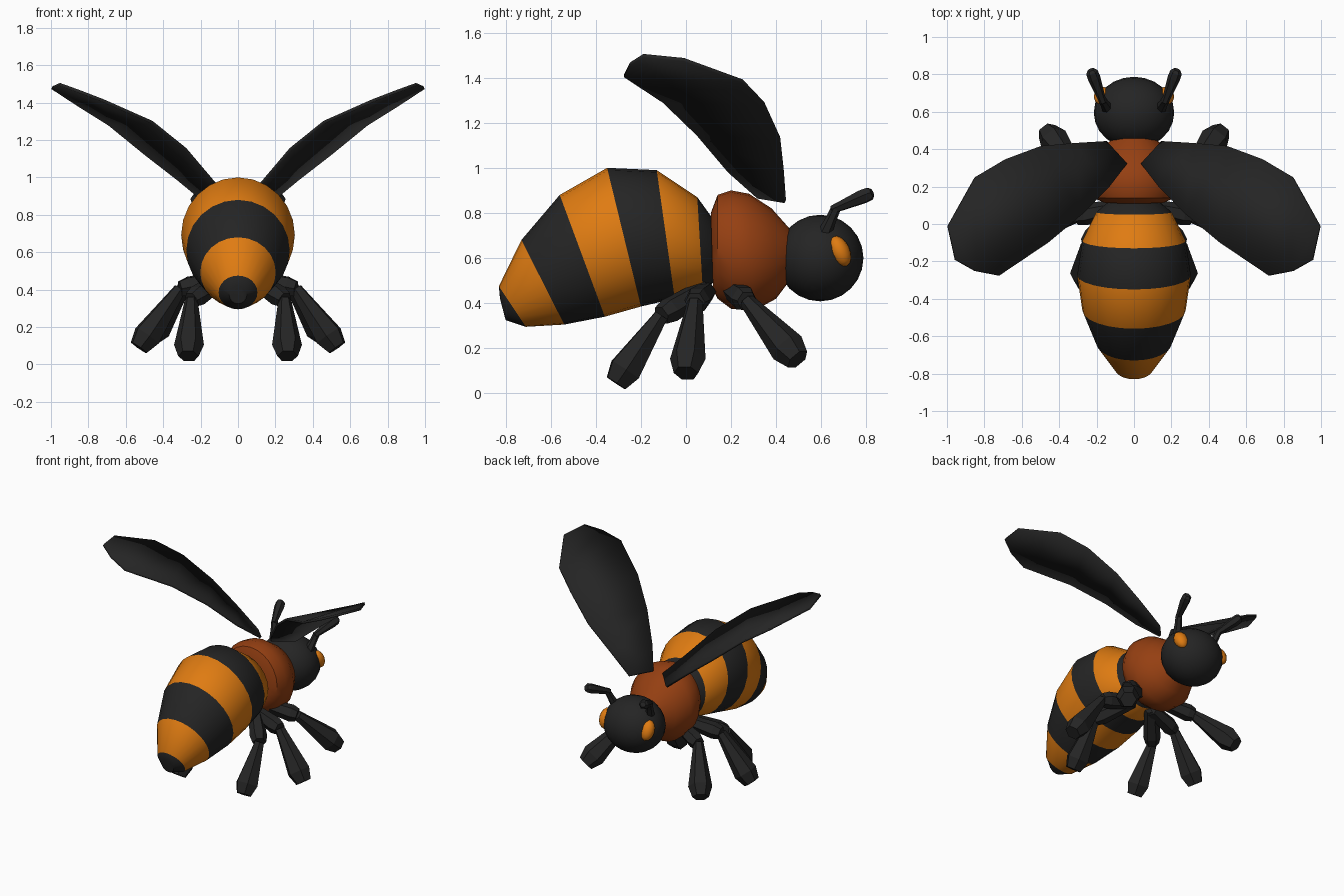
import bpy, bmesh, math
from mathutils import Vector, Matrix

if "Cube" in bpy.data.objects:
    bpy.data.objects.remove(bpy.data.objects["Cube"])


def material(name, rgb):
    m = bpy.data.materials.new(name)
    m.diffuse_color = (*rgb, 1)
    m.use_nodes = True
    m.node_tree.nodes["Principled BSDF"].inputs["Base Color"].default_value = m.diffuse_color
    return m


DARK = material("charcoal", (0.018, 0.018, 0.018))
ORANGE = material("orange", (0.74, 0.2, 0.006))
RUST = material("rust", (0.3, 0.05, 0.006))


def finish(bm, name, mats, smooth=None, mirror=False):
    """Turn a bmesh into an object, with optional smoothing and x mirror."""
    bmesh.ops.recalc_face_normals(bm, faces=bm.faces)
    me = bpy.data.meshes.new(name)
    bm.to_mesh(me)
    bm.free()
    for m in mats:
        me.materials.append(m)
    if smooth:
        for p in me.polygons:
            p.use_smooth = True
        me.set_sharp_from_angle(angle=math.radians(smooth))
    ob = bpy.data.objects.new(name, me)
    bpy.context.scene.collection.objects.link(ob)
    if mirror:
        mod = ob.modifiers.new("mirror", 'MIRROR')
        mod.use_mirror_merge = False
    return ob


def loft(bm, rings, bands=None):
    """Skin a list of rings of points, cap both ends, colour by band."""
    loops = [[bm.verts.new(p) for p in r] for r in rings]
    n = len(loops[0])
    for k, (a, b) in enumerate(zip(loops, loops[1:])):
        for i in range(n):
            j = (i + 1) % n
            f = bm.faces.new((a[i], a[j], b[j], b[i]))
            f.material_index = bands[k] if bands else 0
    for loop, k in ((loops[0], 0), (loops[-1], -1)):
        bm.faces.new(loop).material_index = bands[k] if bands else 0


def body(name, sections, mats, bands=None, width=0.96, sides=24):
    """Loft tilted round sections given by top (y, z) and bottom (y, z)."""
    rings = []
    for ty, tz, by, bz in sections:
        top, bot = Vector((0, ty, tz)), Vector((0, by, bz))
        mid, up = (top + bot) / 2, (top - bot) / 2
        side = Vector((up.length * width, 0, 0))
        rings.append([mid + up * math.cos(t) + side * math.sin(t)
                      for t in (math.tau * i / sides for i in range(sides))])
    bm = bmesh.new()
    loft(bm, rings, bands)
    return finish(bm, name, mats, 35)


def rod(bm, a, b, profile, sides=6):
    """Straight faceted limb from a to b; profile is (fraction, radius)."""
    a, b = Vector(a), Vector(b)
    q = (b - a).to_track_quat('Z', 'Y')
    loft(bm, [[a.lerp(b, t) + q @ Vector((r * math.cos(math.tau * i / sides),
                                          r * math.sin(math.tau * i / sides), 0))
               for i in range(sides)] for t, r in profile])


def ellipsoid(name, centre, radii, mat, tilt=0, mirror=False, seg=24):
    bm = bmesh.new()
    bmesh.ops.create_uvsphere(bm, u_segments=seg, v_segments=seg // 2, radius=1)
    bm.transform(Matrix.Translation(centre) @ Matrix.Rotation(tilt, 4, 'X')
                 @ Matrix.Diagonal((*radii, 1)))
    return finish(bm, name, [mat], 40, mirror)


# Striped abdomen, drooping towards the tail
body("abdomen", [
    (-0.825, 0.42, -0.80, 0.325),
    (-0.83, 0.475, -0.71, 0.295),
    (-0.73, 0.68, -0.54, 0.305),
    (-0.56, 0.88, -0.36, 0.34),
    (-0.35, 1.00, -0.20, 0.385),
    (-0.13, 0.99, -0.05, 0.42),
    (0.05, 0.87, 0.075, 0.45),
    (0.115, 0.78, 0.12, 0.49)],
    [DARK, ORANGE], [0, 1, 0, 1, 0, 1, 0])

# Thorax
body("thorax", [
    (0.11, 0.80, 0.12, 0.46),
    (0.14, 0.88, 0.14, 0.42),
    (0.20, 0.90, 0.20, 0.375),
    (0.28, 0.885, 0.30, 0.365),
    (0.38, 0.82, 0.40, 0.42),
    (0.46, 0.73, 0.46, 0.50)], [RUST], width=0.95)

# Head and eyes
ellipsoid("head", (0, 0.595, 0.60), (0.215, 0.192, 0.192), DARK)
ellipsoid("eyes", (0.165, 0.682, 0.63), (0.05, 0.045, 0.072), ORANGE,
          math.radians(25), True, 16)

# Antennae: short stalk and clubbed tip
bm = bmesh.new()
rod(bm, (0.14, 0.615, 0.71), (0.17, 0.665, 0.82), [(0, 0.032), (0.6, 0.024), (1, 0.022)])
rod(bm, (0.165, 0.65, 0.815), (0.23, 0.825, 0.89),
    [(0, 0.02), (0.15, 0.022), (0.75, 0.034), (0.93, 0.032), (1, 0.02)])
finish(bm, "antennae", [DARK], mirror=True)

# Wings: leading and trailing edge points from root to tip
lead = [(0.15, 0.44, 0.85), (0.32, 0.43, 0.99), (0.50, 0.415, 1.13),
        (0.69, 0.345, 1.285), (0.85, 0.25, 1.385), (0.995, -0.01, 1.48)]
trail = [(0.04, 0.32, 0.87), (0.14, 0.19, 0.985), (0.28, 0.05, 1.15),
         (0.46, -0.10, 1.295), (0.72, -0.275, 1.41), (0.85, -0.25, 1.46)]
bm = bmesh.new()
L = [bm.verts.new(p) for p in lead]
T = [bm.verts.new(p) for p in trail]
for i in range(len(L) - 1):
    bm.faces.new((L[i], L[i + 1], T[i + 1], T[i]))
bm.faces.new((L[-1], bm.verts.new((0.955, -0.19, 1.498)), T[-1]))
wings = finish(bm, "wings", [DARK], 30)
solid = wings.modifiers.new("thickness", 'SOLIDIFY')
solid.thickness, solid.offset = 0.016, 0
wings.modifiers.new("mirror", 'MIRROR').use_mirror_merge = False

# Legs: hip, knee and foot of each pair
for name, hip, knee, foot in (
        ("front_legs", (0.10, 0.20, 0.46), (0.29, 0.27, 0.41), (0.465, 0.495, 0.15)),
        ("middle_legs", (0.08, 0.09, 0.45), (0.31, 0.04, 0.405), (0.53, 0.00, 0.09)),
        ("hind_legs", (0.08, 0.08, 0.46), (0.25, -0.11, 0.345), (0.265, -0.31, 0.045))):
    bm = bmesh.new()
    rod(bm, hip, knee, [(0, 0.045), (0.8, 0.058), (1, 0.045)])
    rod(bm, knee, foot, [(0, 0.035), (0.1, 0.04), (0.8, 0.08), (1, 0.055)])
    finish(bm, name, [DARK], mirror=True)
